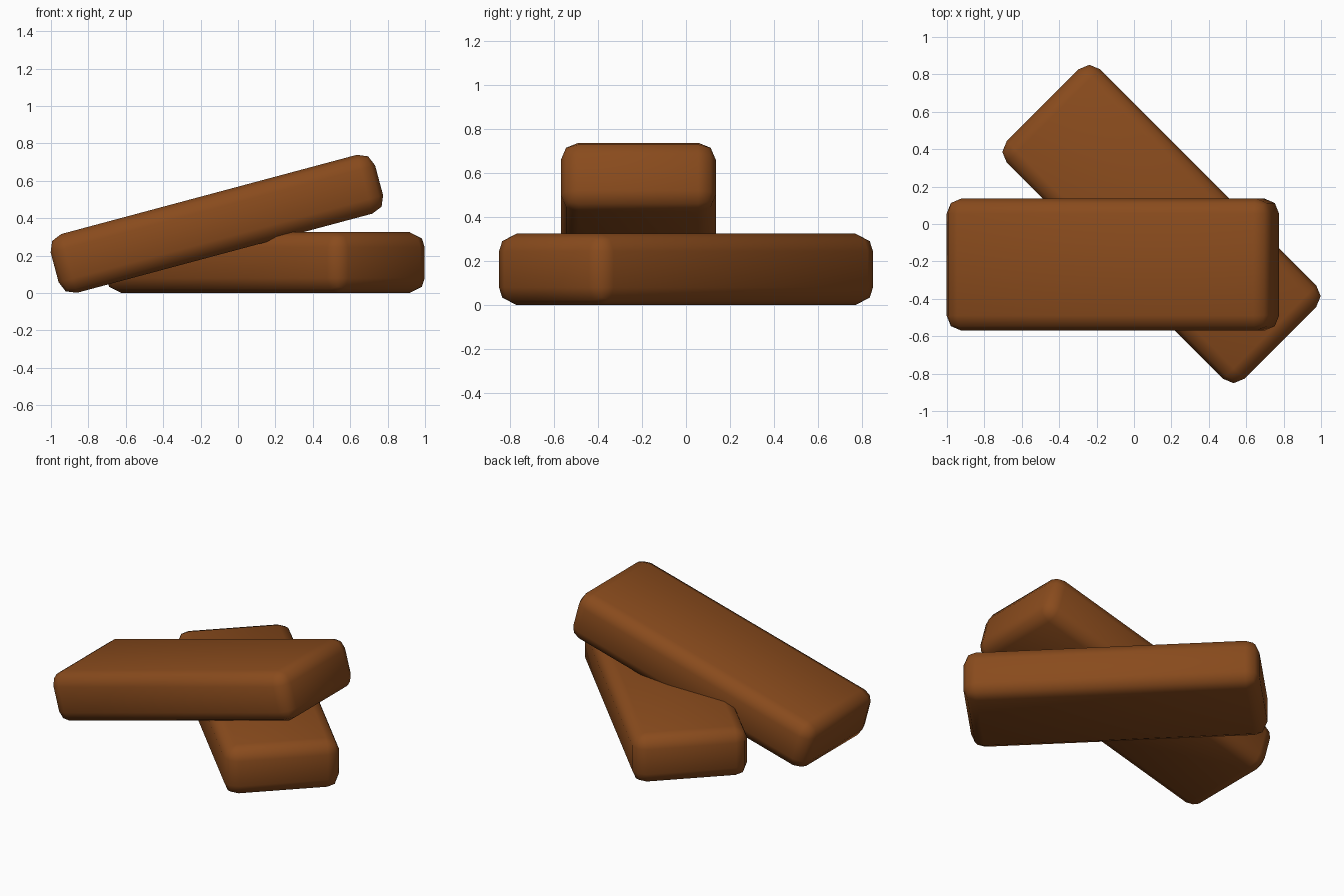
import bpy
from math import radians

if "Cube" in bpy.data.objects:
    bpy.data.objects.remove(bpy.data.objects["Cube"])

wood = bpy.data.materials.new("brown")
wood.diffuse_color = (0.25, 0.07, 0.012, 1)
wood.use_nodes = True
wood.node_tree.nodes["Principled BSDF"].inputs["Base Color"].default_value = wood.diffuse_color


def rounded_bar(name, size, location, rotation):
    """Box with softly rounded edges."""
    bpy.ops.mesh.primitive_cube_add(size=1)
    ob = bpy.context.object
    ob.name = name
    ob.scale = size
    bpy.ops.object.transform_apply(location=False, rotation=False, scale=True)
    ob.location = location
    ob.rotation_euler = [radians(a) for a in rotation]
    bevel = ob.modifiers.new("rounded_edges", 'BEVEL')
    bevel.width = 0.08
    bevel.segments = 2
    bpy.ops.object.shade_smooth()
    ob.data.materials.append(wood)
    return ob


BAR = (1.796, 0.705, 0.325)

# Bar lying flat on the ground, turned diagonally
rounded_bar("lower_bar", BAR, (0.147, 0, 0.1625), (0, 0, -45))

# Bar leaning across it, right end raised
rounded_bar("leaning_bar", BAR, (-0.113, -0.217, 0.37), (0, -15, 0))
